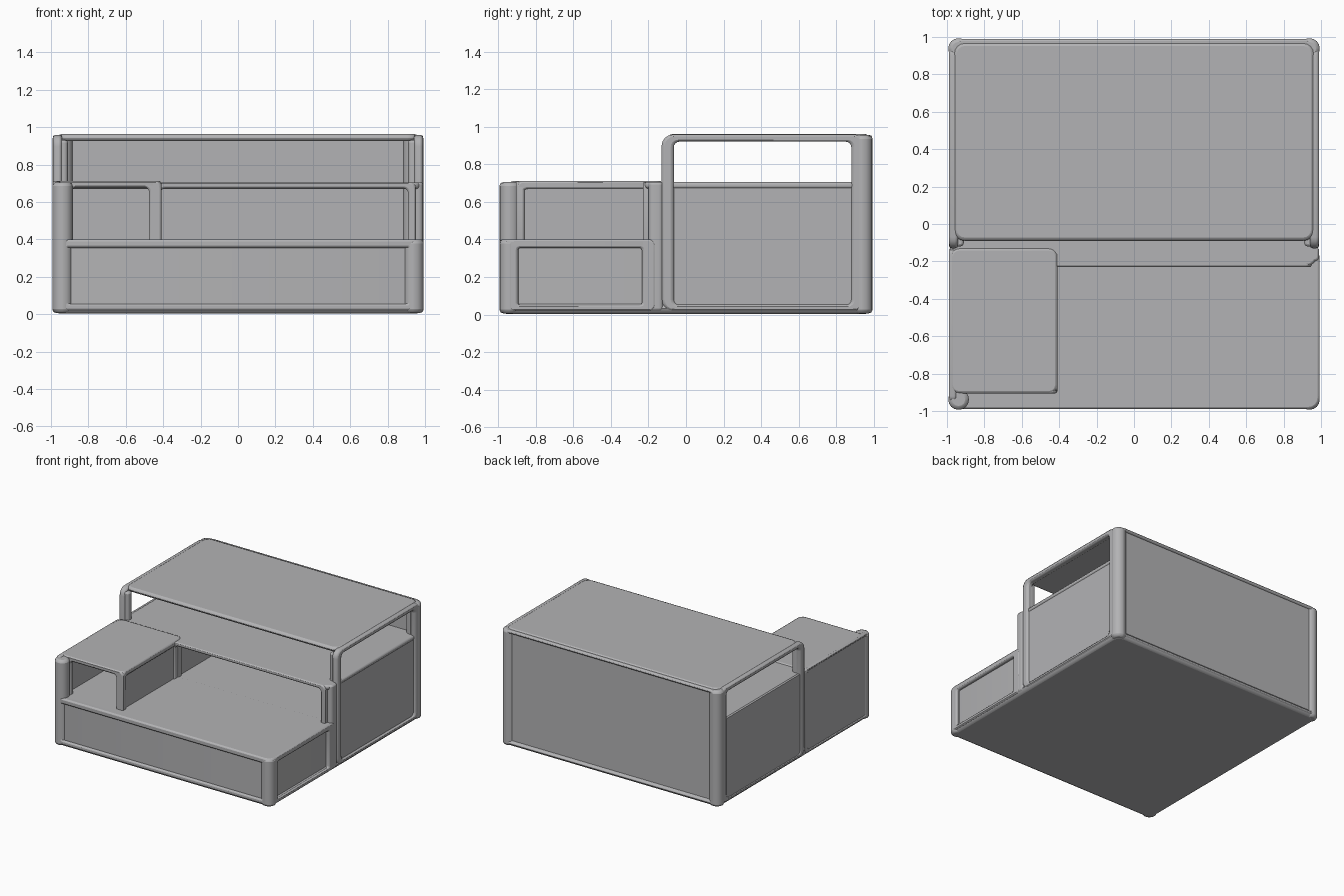
import bpy
import bmesh
from math import cos, sin, pi

if "Cube" in bpy.data.objects:
    bpy.data.objects.remove(bpy.data.objects["Cube"])

grey = bpy.data.materials.new("matte_grey")
grey.use_nodes = True
grey.diffuse_color = (0.45, 0.45, 0.46, 1)
shader = next(n for n in grey.node_tree.nodes if n.type == "BSDF_PRINCIPLED")
shader.inputs["Base Color"].default_value = grey.diffuse_color
shader.inputs["Roughness"].default_value = 0.7


def ring(u, v, r, steps=5):
    """Points of a rounded rectangle."""
    corners = ((u[1] - r, v[1] - r), (u[0] + r, v[1] - r),
               (u[0] + r, v[0] + r), (u[1] - r, v[0] + r))
    return [(cu + r * cos(a), cv + r * sin(a))
            for k, (cu, cv) in enumerate(corners)
            for a in [(k + s / (steps - 1)) * pi / 2 for s in range(steps)]]


def plate(name, axis, span, u, v, r=0.03, hole=None, hole_r=0.03, bevel=0.012):
    """Rounded plate across an axis, optionally with a rounded hole."""
    def place(p, w):
        return {"x": (w, p[0], p[1]), "y": (p[0], w, p[1]), "z": (p[0], p[1], w)}[axis]

    bm = bmesh.new()

    def layers(points):
        return [[bm.verts.new(place(p, w)) for p in points] for w in span]

    def bridge(a, b):
        for i in range(len(a)):
            j = (i + 1) % len(a)
            bm.faces.new((a[i], a[j], b[j], b[i]))

    low, high = layers(ring(u, v, r))
    bridge(low, high)
    if hole:
        in_low, in_high = layers(ring(hole[0], hole[1], hole_r))
        bridge(in_low, in_high)
        bridge(low, in_low)
        bridge(high, in_high)
    else:
        bm.faces.new(low)
        bm.faces.new(high)
    bmesh.ops.recalc_face_normals(bm, faces=bm.faces)
    mesh = bpy.data.meshes.new(name)
    bm.to_mesh(mesh)
    bm.free()
    mesh.materials.append(grey)
    obj = bpy.data.objects.new(name, mesh)
    bpy.context.collection.objects.link(obj)
    if bevel:
        mod = obj.modifiers.new("soft_edges", "BEVEL")
        mod.width = bevel
        mod.segments = 2
        mod.limit_method = "ANGLE"
        mod.angle_limit = pi / 4
    bpy.ops.object.select_all(action="DESELECT")
    obj.select_set(True)
    bpy.context.view_layer.objects.active = obj
    bpy.ops.object.shade_smooth_by_angle(angle=pi / 5)
    return obj


def post(name, x, y, z, half=0.055):
    return plate(name, "z", z, (x - half, x + half), (y - half, y + half),
                 half - 0.002, bevel=0.035)


# Lower body and deck
plate("base_slab", "z", (0.004, 0.06), (-0.985, 0.985), (-0.985, 0.985), 0.08, bevel=0.035)
plate("lower_core", "z", (0.03, 0.38), (-0.96, 0.965), (-0.97, 0.95), bevel=0)
plate("deck", "z", (0.355, 0.4), (-0.975, 0.992), (-0.99, -0.17), 0.06)
plate("inner_floor", "z", (0.36, 0.399), (-0.96, 0.96), (-0.3, 0.95), bevel=0)

# Drawer front and side frames
plate("front_frame", "y", (-0.99, -0.94), (-0.95, 0.95), (0.02, 0.4),
      hole=((-0.91, 0.91), (0.055, 0.36)), hole_r=0.015)
plate("drawer_side_frame", "x", (0.94, 0.992), (-0.95, -0.16), (0.02, 0.4),
      hole=((-0.895, -0.235), (0.05, 0.355)), hole_r=0.015)

# Outer walls
plate("left_wall", "x", (0.93, 0.975), (-0.17, 0.96), (0.03, 0.7), 0.01, bevel=0)
plate("right_wall", "x", (-0.985, -0.93), (-0.95, 0.95), (0.03, 0.7), 0.01, bevel=0)
plate("back_wall", "y", (0.93, 0.975), (-0.95, 0.95), (0.03, 0.94), 0.01, bevel=0)
plate("back_frame", "y", (0.945, 0.99), (-0.95, 0.95), (0.02, 0.955),
      hole=((-0.92, 0.92), (0.045, 0.93)), hole_r=0.02, bevel=0.02)

# Shelf over the main compartment and its front opening
plate("shelf", "z", (0.67, 0.705), (-0.97, 0.98), (-0.225, 0.96), 0.06)
plate("main_opening_rim", "y", (-0.23, -0.17), (-0.45, 0.95), (0.33, 0.705),
      hole=((-0.415, 0.91), (0.35, 0.675)))
plate("left_seam_post", "z", (0.02, 0.705), (0.91, 0.99), (-0.2, -0.12), 0.025)

# Raised roof on tall side frames, open above the shelf
plate("roof", "z", (0.925, 0.962), (-0.965, 0.965), (-0.09, 0.97), 0.06, bevel=0.018)
for side, s in (("left", 1), ("right", -1)):
    plate(side + "_tall_frame", "x", sorted((s * 0.94, s * 0.99)), (-0.13, 0.96),
          (0.02, 0.958), 0.06, hole=((-0.065, 0.88), (0.05, 0.92)), bevel=0.022)
    plate(side + "_roof_post", "z", (0.66, 0.93), sorted((s * 0.91, s * 0.975)),
          (-0.12, -0.065), 0.02)
    post(side + "_back_post", s * 0.938, 0.938, (0.006, 0.955))
    post(side + "_front_foot", s * 0.938, -0.938, (0.006, 0.09))
post("front_left_post", 0.938, -0.938, (0.02, 0.398))
post("front_right_post", -0.938, -0.938, (0.02, 0.705))

# Small raised compartment on the right
plate("small_roof", "z", (0.675, 0.712), (-0.98, -0.41), (-0.905, -0.13), 0.045)
plate("small_opening_rim", "y", (-0.905, -0.86), (-0.95, -0.41), (0.33, 0.71),
      hole=((-0.89, -0.475), (0.35, 0.68)))
plate("divider_wall", "x", (-0.465, -0.425), (-0.89, 0.95), (0.37, 0.69), 0.01, bevel=0)
plate("divider_frame", "x", (-0.45, -0.41), (-0.9, -0.14), (0.33, 0.71),
      hole=((-0.87, -0.19), (0.35, 0.67)))
plate("right_side_frame", "x", (-0.99, -0.95), (-0.95, -0.13), (0.02, 0.71),
      hole=((-0.92, -0.17), (0.045, 0.69)), hole_r=0.02)
